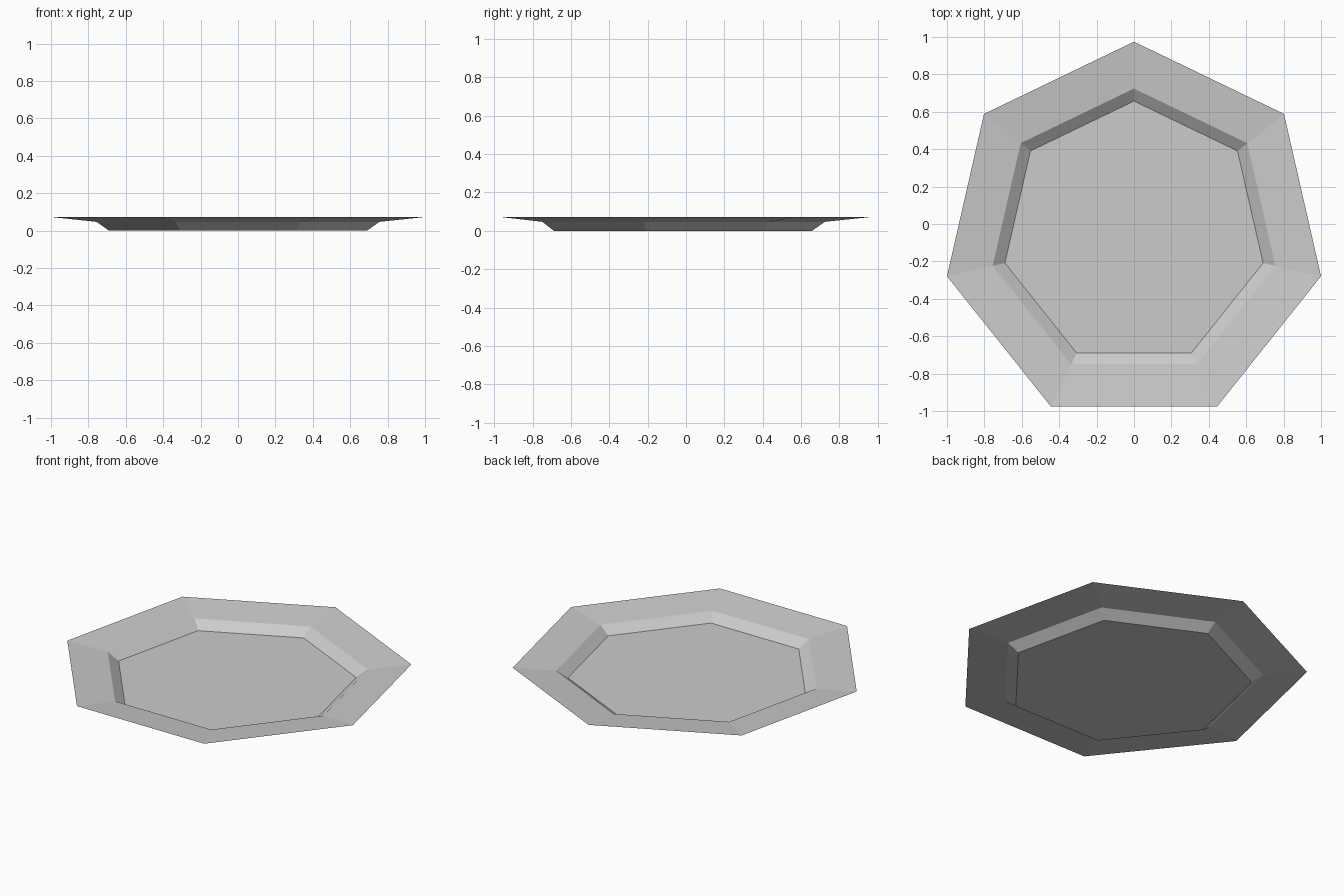
import bpy, bmesh, math

if "Cube" in bpy.data.objects:
    bpy.data.objects.remove(bpy.data.objects["Cube"], do_unlink=True)

SIDES = 7
CENTRE_Y = -0.051
# Radius and height of each ring, from floor to rim
PROFILE = [(0.708, 0.0), (0.775, 0.047), (1.0257, 0.073)]

grey = bpy.data.materials.new("light_grey")
grey.use_nodes = True
colour = (0.6, 0.6, 0.6, 1)
grey.diffuse_color = colour
grey.node_tree.nodes["Principled BSDF"].inputs["Base Color"].default_value = colour


def ring(bm, radius, z):
    angles = [math.pi / 2 + i * math.tau / SIDES for i in range(SIDES)]
    return [bm.verts.new((radius * math.cos(a), CENTRE_Y + radius * math.sin(a), z))
            for a in angles]


# Thin seven-sided plate: flat floor, steep wall, shallow rim
bm = bmesh.new()
rings = [ring(bm, r, z) for r, z in PROFILE]
bm.faces.new(rings[0])
for low, high in zip(rings, rings[1:]):
    for i in range(SIDES):
        j = (i + 1) % SIDES
        bm.faces.new((low[j], low[i], high[i], high[j]))

mesh = bpy.data.meshes.new("plate")
bm.to_mesh(mesh)
bm.free()
mesh.materials.append(grey)
plate = bpy.data.objects.new("plate", mesh)
bpy.context.collection.objects.link(plate)
